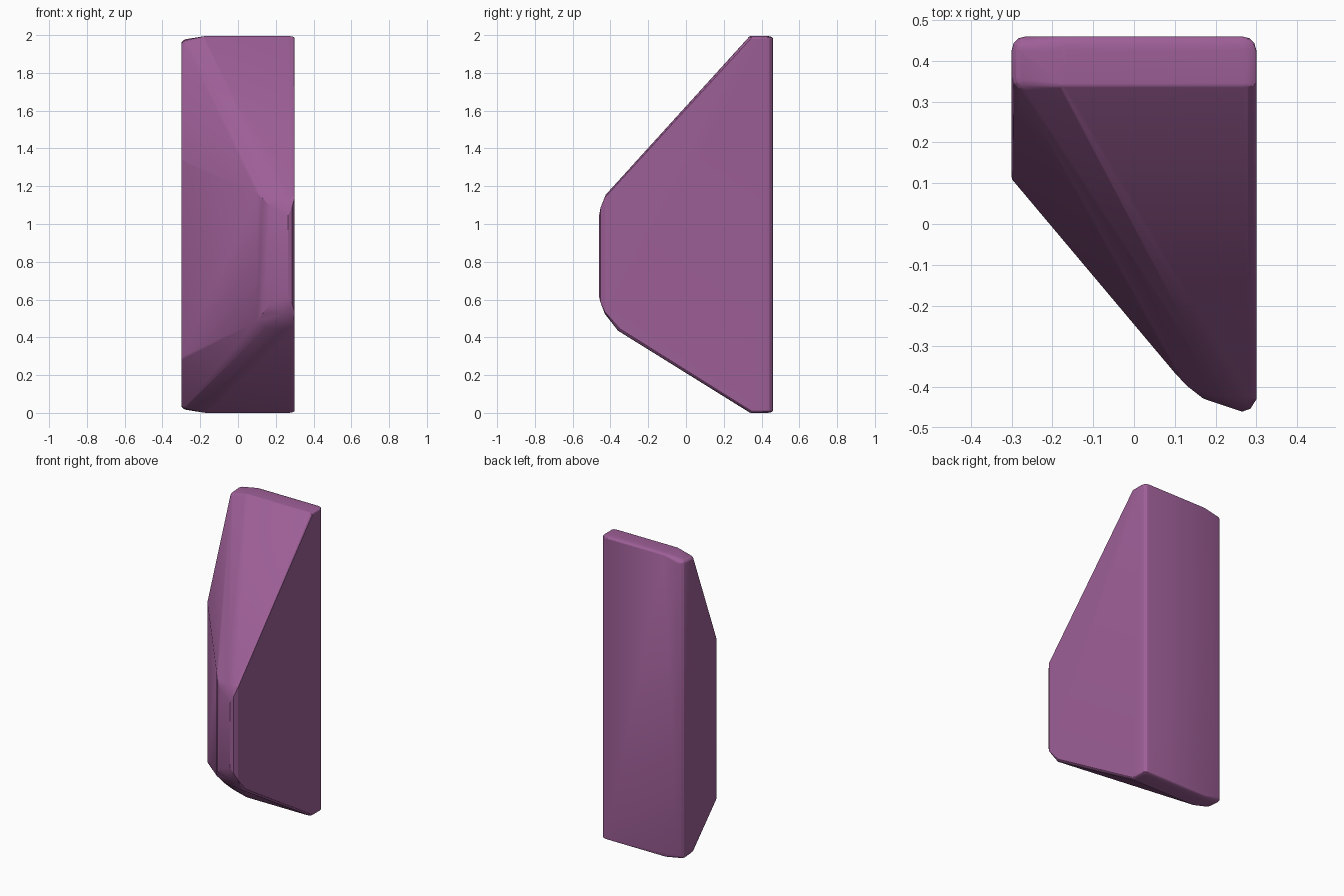
import bpy, bmesh, math
from mathutils import Matrix

if "Cube" in bpy.data.objects:
    bpy.data.objects.remove(bpy.data.objects["Cube"])

bm = bmesh.new()


def ball(x, y, z, rx=0.035, ry=0.035, rz=0.012):
    """Small ellipsoid that rounds one corner of the hull."""
    m = Matrix.Translation((x, y, z)) @ Matrix.Diagonal((rx, ry, rz, 1))
    bmesh.ops.create_uvsphere(bm, u_segments=12, v_segments=8, radius=1, matrix=m)


# back corners and the narrow ridge at each end
for z, s in ((2.0, -1), (0.005, 1)):
    ball(0.265, 0.425, z + s * 0.012)
    ball(0.265, 0.345, z + s * 0.012, ry=0.015)
    ball(-0.165, 0.425, z + s * 0.012)
    ball(-0.165, 0.345, z + s * 0.012, ry=0.015)
    # softened left end
    ball(-0.265, 0.425, z + s * 0.04, rz=0.025)
    ball(-0.265, 0.36, z + s * 0.045, rz=0.025)

# left edge of the diagonal facet
for z in (0.30, 1.34):
    ball(-0.287, 0.115, z, 0.013, 0.013, 0.02)

# rounded nose at the front right
nose = [
    (0.1, -0.365, 0.49), (0.1, -0.365, 1.165),
    (0.13, -0.397, 0.53), (0.13, -0.397, 1.14),
    (0.17, -0.428, 0.58), (0.17, -0.428, 1.1),
    (0.265, -0.46, 0.62), (0.265, -0.46, 1.05),
    (0.285, -0.453, 0.59), (0.285, -0.453, 1.09),
    (0.3, -0.43, 0.54), (0.3, -0.43, 1.145),
    (0.25, -0.43, 0.53), (0.22, -0.425, 1.15),
    (0.15, -0.36, 0.455), (0.29, -0.36, 0.44), (0.3, -0.35, 0.45),
    (0.28, -0.425, 1.16),
]
for p in nose:
    bm.verts.new(p)

# wrap everything in one convex skin
res = bmesh.ops.convex_hull(bm, input=bm.verts[:])
junk = {e for e in res["geom_interior"] + res["geom_unused"]
        if isinstance(e, bmesh.types.BMVert)}
bmesh.ops.delete(bm, geom=list(junk), context='VERTS')
bmesh.ops.remove_doubles(bm, verts=bm.verts[:], dist=0.0005)
hull = bmesh.ops.convex_hull(bm, input=bm.verts[:])
keep = {f for f in hull["geom"] if isinstance(f, bmesh.types.BMFace)}
bmesh.ops.delete(bm, geom=[f for f in bm.faces if f not in keep], context='FACES')
bmesh.ops.delete(bm, geom=[v for v in bm.verts if not v.link_faces], context='VERTS')

# sit on the ground
low = min(v.co.z for v in bm.verts)
bmesh.ops.translate(bm, vec=(0, 0, -low), verts=bm.verts[:])
bmesh.ops.dissolve_limit(bm, angle_limit=math.radians(1.5),
                         verts=bm.verts[:], edges=bm.edges[:])
bmesh.ops.recalc_face_normals(bm, faces=bm.faces[:])

mesh = bpy.data.meshes.new("crystal_shard")
bm.to_mesh(mesh)
bm.free()
shard = bpy.data.objects.new("crystal_shard", mesh)
bpy.context.collection.objects.link(shard)

# purple stone
mat = bpy.data.materials.new("purple_stone")
mat.diffuse_color = (0.34, 0.115, 0.31, 1)
mat.use_nodes = True
mat.node_tree.nodes["Principled BSDF"].inputs["Base Color"].default_value = mat.diffuse_color
mesh.materials.append(mat)

bpy.context.view_layer.objects.active = shard
shard.select_set(True)
bpy.ops.object.shade_smooth_by_angle(angle=math.radians(20))
